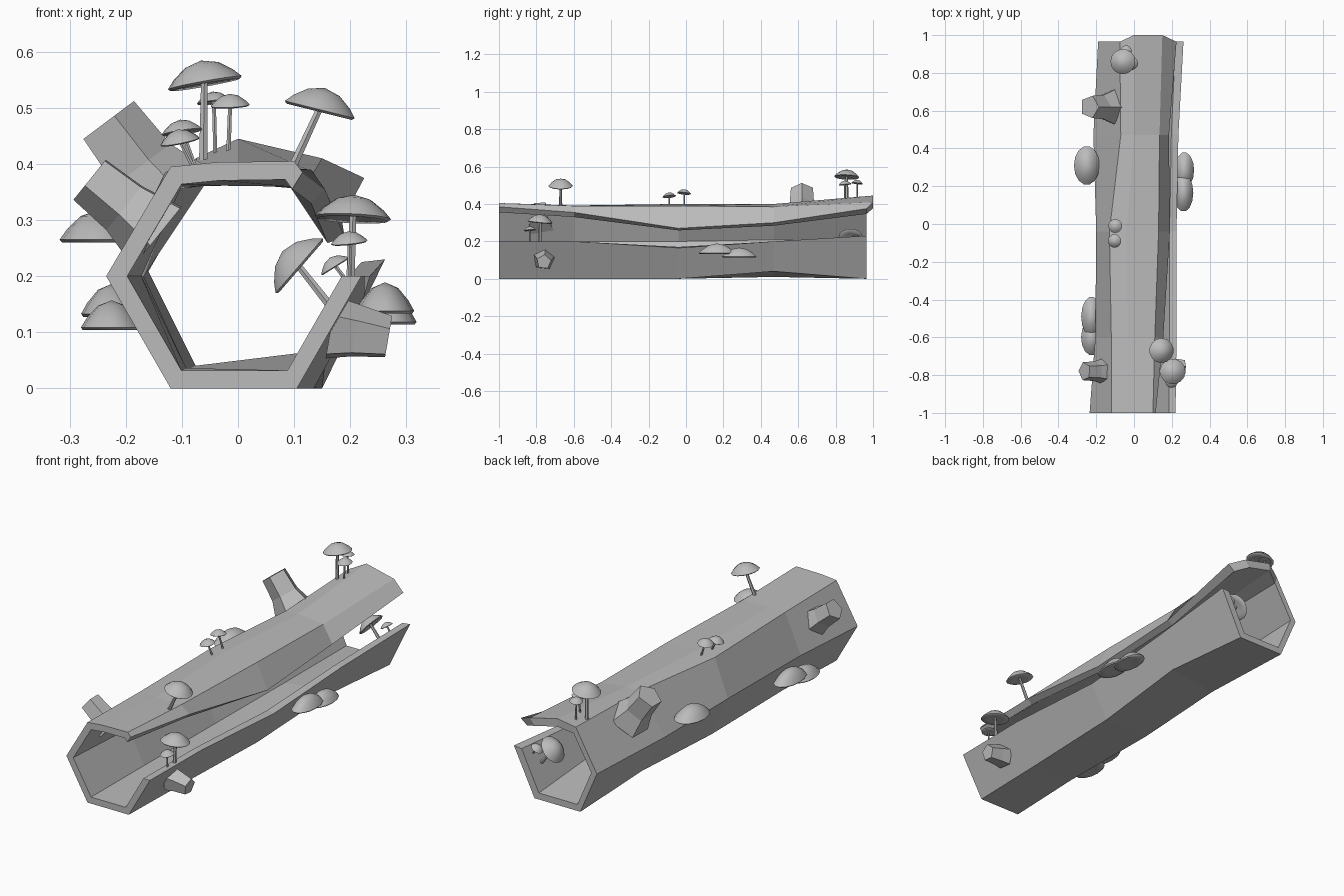
import bpy, bmesh, math
from mathutils import Vector

if "Cube" in bpy.data.objects:
    bpy.data.objects.remove(bpy.data.objects["Cube"])

grey = bpy.data.materials.new("plain_grey")
grey.diffuse_color = (0.5, 0.5, 0.5, 1)
grey.use_nodes = True
grey.node_tree.nodes["Principled BSDF"].inputs["Base Color"].default_value = grey.diffuse_color


def finish(bm, name, smooth=False):
    bmesh.ops.recalc_face_normals(bm, faces=bm.faces)
    me = bpy.data.meshes.new(name)
    bm.to_mesh(me)
    bm.free()
    ob = bpy.data.objects.new(name, me)
    bpy.context.collection.objects.link(ob)
    me.materials.append(grey)
    if smooth:
        bpy.context.view_layer.objects.active = ob
        ob.select_set(True)
        bpy.ops.object.shade_smooth_by_angle(angle=math.radians(50))
        ob.select_set(False)
    return ob


def loft(bm, rings):
    """Join closed rings of points; cap both ends."""
    vs = [[bm.verts.new(p) for p in r] for r in rings]
    n = len(vs[0])
    for a, b in zip(vs, vs[1:]):
        for i in range(n):
            j = (i + 1) % n
            bm.faces.new((a[i], a[j], b[j], b[i]))
    return vs


# Hollow log: open C-shaped hexagon sections running from upper lip to lower lip
# (y, [(x, z) of upper lip, top right, top middle, top left, left, bottom left, bottom right, lower lip])
SECTIONS = [
    (-1.0, [(.115, .385), (.10, .405), (-.04, .403), (-.12, .395), (-.235, .20), (-.12, 0), (.105, 0), (.22, .20)]),
    (-.60, [(.155, .355), (.11, .39), (-.03, .392), (-.12, .39), (-.205, .20), (-.11, .005), (.115, 0), (.225, .20)]),
    (-.04, [(.19, .27), (.13, .39), (-.04, .40), (-.13, .385), (-.20, .20), (-.11, 0), (.135, 0), (.225, .165)]),
    (.47, [(.185, .30), (.135, .385), (.0, .40), (-.07, .395), (-.215, .21), (-.09, .01), (.155, .04), (.235, .20)]),
    (.965, [(.225, .375), (.15, .41), (.0, .445), (-.075, .41), (-.19, .21), (-.10, 0), (.15, 0), (.262, .23)]),
]
rings = []
for y, pts in SECTIONS:
    def yy(k):
        return y + (0.035 if y > .9 and k in (1, 2) else 0)   # ragged rear flap
    outer = [(x, yy(k), z) for k, (x, z) in enumerate(pts)]
    inner = [(x * .84, yy(k), .2 + (z - .2) * .84) for k, (x, z) in enumerate(pts)]
    rings.append(outer + inner[::-1])
bm = bmesh.new()
vs = loft(bm, rings)
for end in (vs[0], vs[-1]):
    m = len(end)
    for i in range(m // 2 - 1):
        bm.faces.new((end[i], end[i + 1], end[m - 2 - i], end[m - 1 - i]))
finish(bm, "hollow_log")


# Broken branch stubs: tapering five-sided tubes
def stub(name, base, mid, end, r0, r1, r2, spin):
    base, mid, end = Vector(base), Vector(mid), Vector(end)
    q = (end - mid).to_track_quat('Z', 'Y')
    bm = bmesh.new()
    rr = []
    for c, r in ((base, r0), (mid, r1), (end, r2)):
        rr.append([c + q @ Vector((r * math.cos(spin + i * math.tau / 5),
                                   r * math.sin(spin + i * math.tau / 5), 0)) for i in range(5)])
    v = loft(bm, rr)
    bm.faces.new(v[0])
    bm.faces.new(v[-1])
    finish(bm, name)


stub("branch_stub_rear_left", (-.12, .62, .325), (-.175, .62, .395), (-.235, .62, .475), .10, .068, .062, .3)
stub("branch_stub_front_left", (-.14, -.78, .275), (-.20, -.78, .325), (-.262, -.78, .375), .075, .055, .05, .9)
stub("branch_stub_right", (.165, -.76, .105), (.21, -.76, .10), (.268, -.76, .09), .06, .05, .04, .2)

CAP = [(.45, .40), (.8, .14), (1, -.08), (.93, -.14), (.5, -.10)]


# Pointed cap, lathed, with a shallow gilled underside
def cap(name, centre, r, axis=(0, 0, 1), stretch=(1, 1, 1), lean=(0, 0)):
    q = Vector(axis).to_track_quat('Z', 'Y')
    if axis == (0, 0, 1):
        q.identity()
    c = Vector(centre)

    def pt(x, y, z):
        x, y = x + lean[0] * max(z, 0), y + lean[1] * max(z, 0)
        return c + q @ Vector((x * r * stretch[0], y * r * stretch[1], z * r * stretch[2]))
    n = 14
    bm = bmesh.new()
    v = loft(bm, [[pt(p * math.cos(math.tau * i / n), p * math.sin(math.tau * i / n), h)
                   for i in range(n)] for p, h in CAP])
    for ring, h in ((v[0], .52), (v[-1], -.04)):
        tip = bm.verts.new(pt(0, 0, h))
        for i in range(n):
            bm.faces.new((ring[i], ring[(i + 1) % n], tip))
    finish(bm, name, True)


# Stemmed mushrooms: thin stem from foot to cap
def mushroom(name, foot, top, r, axis):
    foot, top = Vector(foot), Vector(top)
    q = (top - foot).to_track_quat('Z', 'Y')
    bm = bmesh.new()
    rr = []
    for c, s in ((foot, .13), (top, .10)):
        w = max(r * s, .004)
        rr.append([c + q @ Vector((w * math.cos(math.tau * i / 6), w * math.sin(math.tau * i / 6), 0))
                   for i in range(6)])
    v = loft(bm, rr)
    bm.faces.new(v[0])
    bm.faces.new(v[-1])
    finish(bm, name + "_stem", True)
    cap(name + "_cap", top, r, axis)


MUSHROOMS = [
    ((-.062, .86, .40), (-.06, .86, .55), .067, (-.18, .05, 1)),
    ((-.04, .915, .40), (-.043, .915, .513), .031, (-.1, .1, 1)),
    ((-.017, .85, .42), (-.014, .85, .507), .035, (-.05, -.1, 1)),
    ((.095, -.67, .39), (.147, -.67, .502), .066, (.25, 0, 1)),
    ((-.075, -.01, .39), (-.10, -.01, .46), .037, (-.15, .1, 1)),
    ((-.075, -.09, .385), (-.104, -.09, .443), .036, (-.2, -.1, 1)),
    ((.20, -.78, .185), (.205, -.78, .31), .068, (.05, .1, 1)),
    ((.20, -.835, .19), (.198, -.835, .263), .033, (-.1, -.1, 1)),
    ((.17, .88, .14), (.105, .88, .222), .066, (-.75, 0, .65)),
    ((.195, .91, .19), (.172, .91, .22), .03, (-.5, 0, .8)),
]
for i, m in enumerate(MUSHROOMS):
    mushroom("mushroom_%d" % (i + 1), *m)

# Shelf fungi half sunk in the bark: (centre, half length, side width ratio)
SHELVES = [
    ((-.25, .31, .272), .103, .66),
    ((-.225, -.49, .14), .105, .52),
    ((-.225, -.60, .115), .095, .58),
    ((.262, .165, .145), .10, .52),
    ((.267, .285, .125), .095, .54),
]
for i, (c, r, w) in enumerate(SHELVES):
    cap("shelf_fungus_%d" % (i + 1), c, r, stretch=(w, 1, .85))

# Centre on x/y and stand on z = 0
obs = list(bpy.context.collection.objects)
pts = [v.co for o in obs for v in o.data.vertices]
dy = (max(p.y for p in pts) + min(p.y for p in pts)) / 2
for o in obs:
    for v in o.data.vertices:
        v.co.y -= dy
